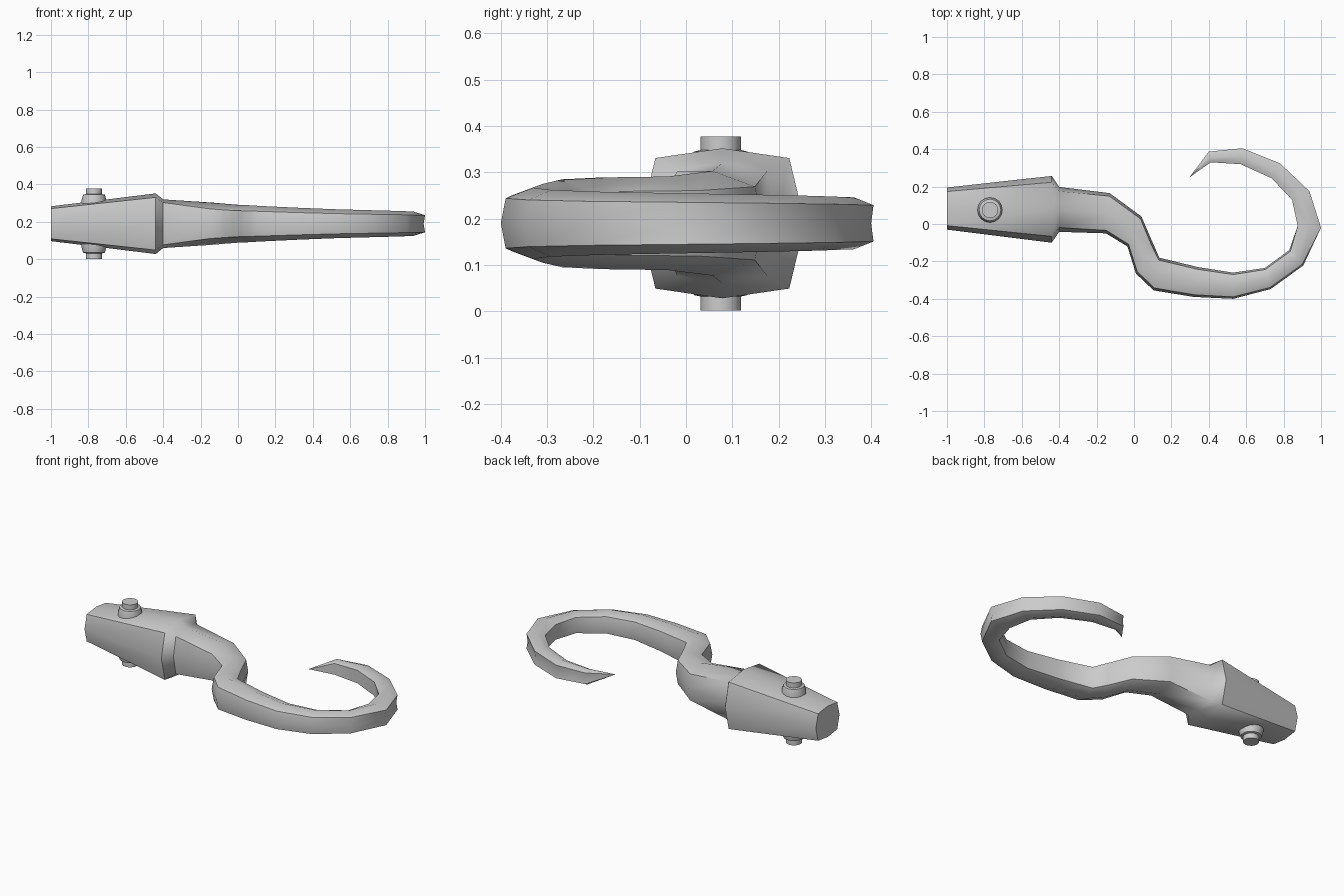
import bpy, bmesh
from mathutils import Vector

if "Cube" in bpy.data.objects:
    bpy.data.objects.remove(bpy.data.objects["Cube"])

MID_Z = 0.19


def finish(name, bm, angle):
    bmesh.ops.recalc_face_normals(bm, faces=bm.faces)
    me = bpy.data.meshes.new(name)
    bm.to_mesh(me)
    bm.free()
    ob = bpy.data.objects.new(name, me)
    bpy.context.collection.objects.link(ob)
    bpy.ops.object.select_all(action='DESELECT')
    ob.select_set(True)
    bpy.context.view_layer.objects.active = ob
    bpy.ops.object.shade_smooth_by_angle(angle=angle)
    return ob


def octagon(bm, left, right, half_z, side, diag_w, diag_h):
    """Eight-sided section spanning left to right in plan, half_z tall."""
    l, r = Vector((*left, MID_Z)), Vector((*right, MID_Z))
    c, w = (l + r) / 2, (l - r) / 2
    shape = [(side, 0), (diag_w, diag_h), (0, 1), (-diag_w, diag_h),
             (-1, 0), (-diag_w, -diag_h), (0, -1), (diag_w, -diag_h)]
    return [bm.verts.new(c + w * a + Vector((0, 0, b * half_z))) for a, b in shape]


def bridge(bm, a, b):
    for i in range(8):
        j = (i + 1) % 8
        bm.faces.new((a[i], a[j], b[j], b[i]))


# Socket and curved hook: outer edge, inner edge, half height
SOCKET = [((-1, -0.03), (-1, 0.195), 0.093),
          ((-0.44, -0.10), (-0.44, 0.257), 0.162),
          ((-0.40, -0.042), (-0.40, 0.198), 0.13)]
HOOK = [((-0.15, -0.05), (-0.13, 0.165), 0.113),
        ((-0.035, -0.12), (0.04, 0.04), 0.101),
        ((0.01, -0.265), (0.10, -0.10), 0.099),
        ((0.105, -0.355), (0.135, -0.18), 0.095),
        ((0.32, -0.39), (0.34, -0.23), 0.085),
        ((0.53, -0.40), (0.53, -0.26), 0.077),
        ((0.73, -0.348), (0.70, -0.235), 0.072),
        ((0.905, -0.222), (0.83, -0.14), 0.068),
        ((1.0, -0.02), (0.875, -0.01), 0.065),
        ((0.938, 0.175), (0.845, 0.13), 0.062),
        ((0.78, 0.325), (0.735, 0.245), 0.059),
        ((0.58, 0.405), (0.57, 0.32), 0.056),
        ((0.40, 0.387), (0.41, 0.33), 0.048)]

bm = bmesh.new()
rings = [octagon(bm, l, r, h, 1, 0.81, 0.87) for l, r, h in SOCKET]
for i, (l, r, h) in enumerate(HOOK):
    late = i >= 8
    rings.append(octagon(bm, l, r, h, 0.88 if late else 1,
                         1.0 if late else 0.85, 0.7))
for a, b in zip(rings, rings[1:]):
    bridge(bm, a, b)
bm.faces.new(rings[0])
# Pointed tip
tip = bm.verts.new((0.295, 0.248, MID_Z))
for i in range(8):
    bm.faces.new((rings[-1][i], rings[-1][(i + 1) % 8], tip))
finish("hook", bm, 0.9)


# Rivets: tapered collar and pin, above and below
def rivet(name, sign):
    bm = bmesh.new()
    prev = None
    for r, h in [(0.067, 0.09), (0.067, 0.125), (0.058, 0.155), (0.044, 0.158), (0.044, 0.188)]:
        res = bmesh.ops.create_circle(bm, segments=16, radius=r)['verts']
        for v in res:
            v.co += Vector((-0.77, 0.075, MID_Z + sign * h))
        if prev:
            for i in range(16):
                j = (i + 1) % 16
                bm.faces.new((prev[i], prev[j], res[j], res[i]))
        else:
            bm.faces.new(res)
        prev = res
    bm.faces.new(prev)
    finish(name, bm, 0.6)


rivet("top_rivet", 1)
rivet("bottom_rivet", -1)
